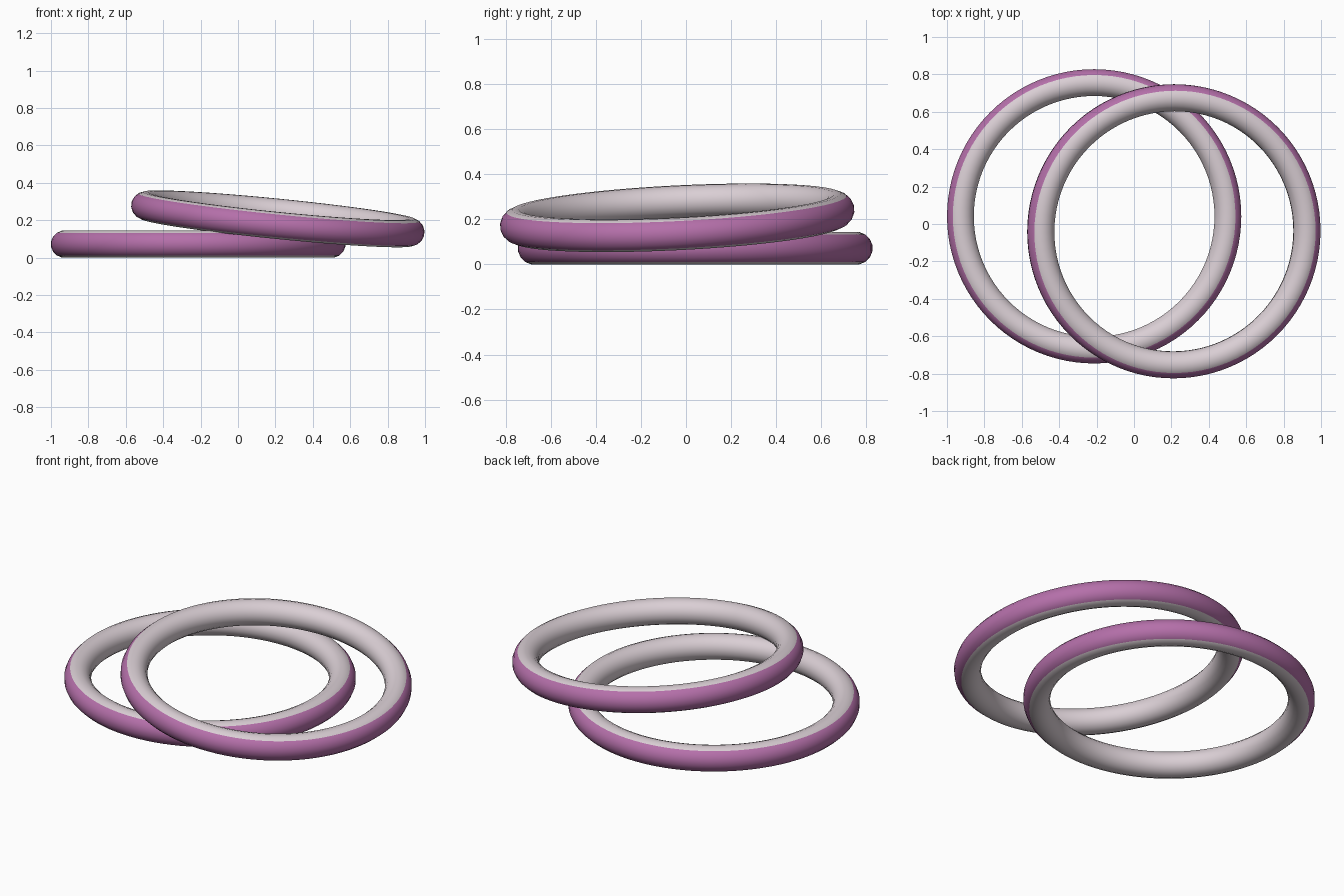
import bpy, bmesh
from math import cos, sin, pi
from mathutils import Vector

if "Cube" in bpy.data.objects:
    bpy.data.objects.remove(bpy.data.objects["Cube"])

RING_R, TUBE_R = 0.715, 0.073      # centreline radius, tube radius
MAJOR, MINOR = 96, 16


def material(name, rgb):
    m = bpy.data.materials.new(name)
    m.diffuse_color = (*rgb, 1)
    m.use_nodes = True
    m.node_tree.nodes["Principled BSDF"].inputs["Base Color"].default_value = m.diffuse_color
    return m


pale = material("pale_inner", (0.70, 0.62, 0.66))
purple = material("purple_outer", (0.46, 0.16, 0.40))


def bangle(name, centre, normal):
    # round tube swept in a circle, coloured along its outward-facing side
    bm = bmesh.new()
    rows = []
    for i in range(MAJOR):
        a = 2 * pi * i / MAJOR
        row = []
        for j in range(MINOR):
            t = 2 * pi * (j - 0.5) / MINOR
            r = RING_R + TUBE_R * cos(t)
            row.append(bm.verts.new((r * cos(a), r * sin(a), TUBE_R * sin(t))))
        rows.append(row)
    for i in range(MAJOR):
        p, q = rows[i], rows[(i + 1) % MAJOR]
        for j in range(MINOR):
            k = (j + 1) % MINOR
            f = bm.faces.new((p[j], q[j], q[k], p[k]))
            f.smooth = True
            # outer band spans about 56 degrees above and below the rim
            f.material_index = 1 if min(j, MINOR - j) <= 2 else 0
    bmesh.ops.recalc_face_normals(bm, faces=bm.faces)
    mesh = bpy.data.meshes.new(name)
    bm.to_mesh(mesh)
    bm.free()
    mesh.materials.append(pale)
    mesh.materials.append(purple)
    ob = bpy.data.objects.new(name, mesh)
    bpy.context.collection.objects.link(ob)
    ob.location = centre
    ob.rotation_mode = 'QUATERNION'
    ob.rotation_quaternion = Vector((0, 0, 1)).rotation_difference(Vector(normal))
    return ob


# one ring flat on the ground, the other leaning on it
bangle("lower_bangle", (-0.213, 0.041, 0.072), (0, 0, 1))
bangle("leaning_bangle", (0.213, -0.039, 0.207), (0.10, -0.05, 1))
